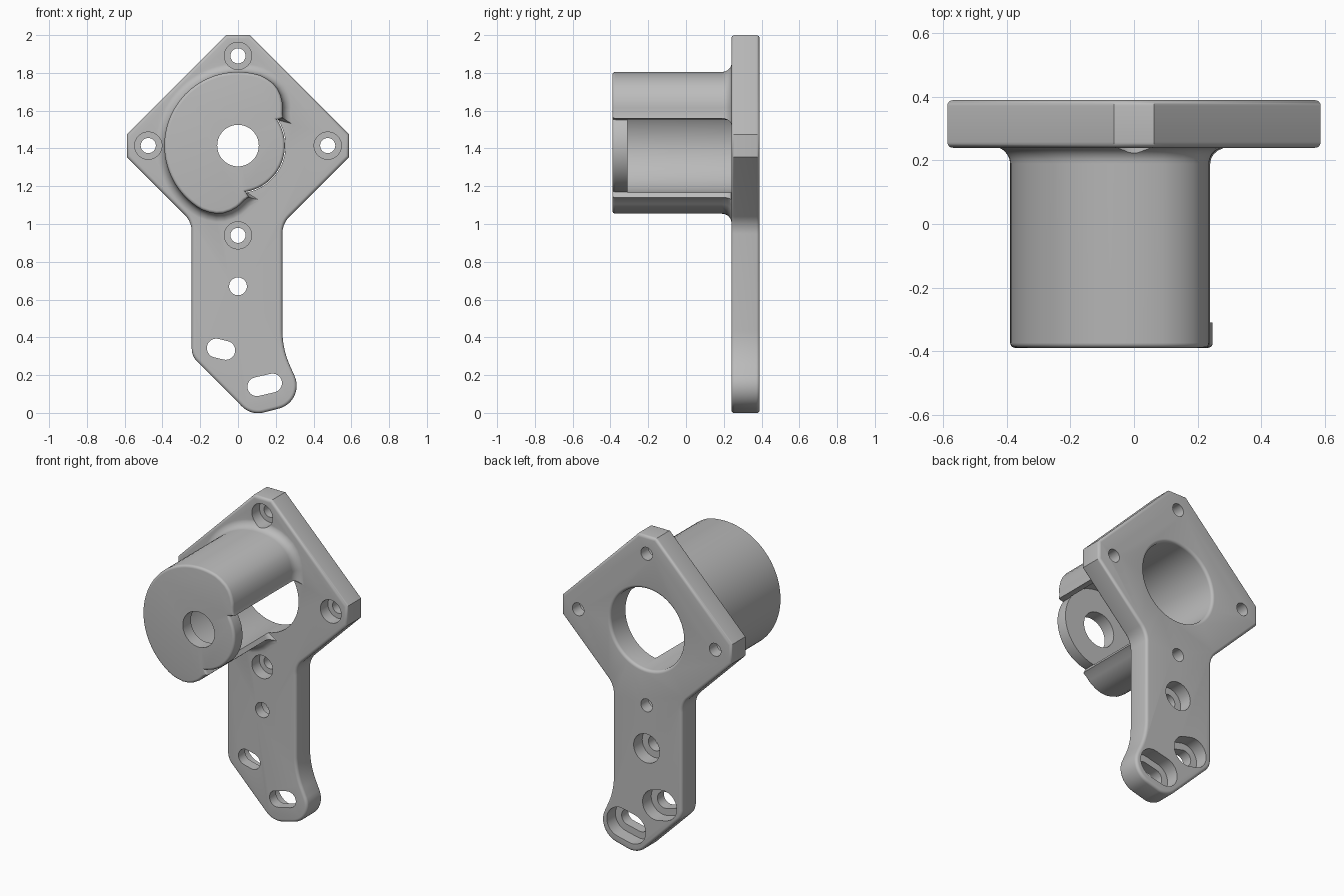
import bpy, bmesh
from math import radians, cos, sin, pi, atan2, degrees
from mathutils import Vector

cube = bpy.data.objects.get("Cube")
if cube:
    bpy.data.objects.remove(cube, do_unlink=True)

grey = bpy.data.materials.new("satin_grey")
grey.use_nodes = True
grey.diffuse_color = (0.5, 0.5, 0.5, 1)
grey.node_tree.nodes["Principled BSDF"].inputs["Base Color"].default_value = (0.5, 0.5, 0.5, 1)

AXIS = Vector((0, 1.415))      # bore axis in x, z
FRONT, FACE, BACK = -0.39, 0.24, 0.39


def polar(r, deg, c=(0, 0)):
    return Vector((c[0] + r * cos(radians(deg)), c[1] + r * sin(radians(deg))))


def circle(r, c, n=48):
    return [polar(r, 360 * i / n, c) for i in range(n)]


def slot(r, a, b, n=16):
    """Stadium around the segment a-b."""
    t = degrees(atan2(b[1] - a[1], b[0] - a[0]))
    half = [180 * i / n - 90 for i in range(n + 1)]
    return [polar(r, t + h, b) for h in half] + [polar(r, t + 180 + h, a) for h in half]


def rounded(corners, n=12):
    """Polygon of (x, z, radius) corners with true arcs."""
    out = []
    for i, (x, z, r) in enumerate(corners):
        p = Vector((x, z))
        if r == 0:
            out.append(p)
            continue
        u = (Vector(corners[i - 1][:2]) - p).normalized()
        v = (Vector(corners[(i + 1) % len(corners)][:2]) - p).normalized()
        half = acos_half(u, v)
        c = p + (u + v).normalized() * (r / sin(half))
        a = p + u * (r * cos(half) / sin(half)) - c
        b = p + v * (r * cos(half) / sin(half)) - c
        start = degrees(atan2(a.y, a.x))
        sweep = (degrees(atan2(b.y, b.x)) - start + 180) % 360 - 180
        out += [polar(r, start + sweep * k / n, c) for k in range(n + 1)]
    return out


def acos_half(u, v):
    """Half the angle between two directions."""
    return u.angle(v) / 2


def offset(pts, d, weights):
    """Move a counter-clockwise outline outwards by d."""
    out = []
    for i, p in enumerate(pts):
        e, f = (p - pts[i - 1]).normalized(), (pts[(i + 1) % len(pts)] - p).normalized()
        n1, n2 = Vector((e.y, -e.x)), Vector((f.y, -f.x))
        out.append(p + (n1 + n2) * (d * weights[i] / max(1 + n1.dot(n2), 0.8)))
    return out


def loft(name, pts, steps, weights=None):
    """Solid through (y, offset) steps of an outline; weights scale outward offsets."""
    bm, rings = bmesh.new(), []
    ones = [1] * len(pts)
    for y, d in steps:
        ring = offset(pts, d, weights if weights and d > 0 else ones)
        rings.append([bm.verts.new((p.x, y, p.y)) for p in ring])
    for a, b in zip(rings, rings[1:]):
        for i in range(len(pts)):
            bm.faces.new((a[i - 1], a[i], b[i], b[i - 1]))
    bm.faces.new(rings[0])
    bm.faces.new(rings[-1])
    bmesh.ops.recalc_face_normals(bm, faces=bm.faces)
    mesh = bpy.data.meshes.new(name)
    bm.to_mesh(mesh)
    bm.free()
    ob = bpy.data.objects.new(name, mesh)
    bpy.context.collection.objects.link(ob)
    mesh.materials.append(grey)
    return ob


def quarter(y, d, dy, dd, convex=True, n=5):
    """Quarter-round steps from (y, d) to (y + dy, d + dd)."""
    ang = [pi / 2 * i / n for i in range(n + 1)]
    if convex:
        return [(y + dy * (1 - cos(a)), d + dd * sin(a)) for a in ang]
    return [(y + dy * sin(a), d + dd * (1 - cos(a))) for a in ang]


# Mounting plate: diamond flange with an arm and a bulged foot
outline = rounded([
    (0.063, 2.0, 0), (-0.063, 2.0, 0), (-0.588, 1.475, 0), (-0.588, 1.355, 0),
    (-0.245, 1.012, 0.13), (-0.245, 0.30, 0.10), (0.07, -0.015, 0.12),
    (0.36, 0.06, 0.125), (0.235, 0.34, 0.45), (0.235, 1.002, 0.13),
    (0.588, 1.355, 0), (0.588, 1.475, 0)])
R = 0.018
rim = quarter(FACE, -R, R, R)
plate = loft("bracket", outline, rim + [(FACE + BACK - y, d) for y, d in reversed(rim)])

# Housing: thick shell open towards the lower right, closed by a front disc
MID = -23.5
lip = [(0.28, 54.5), (0.29, 59.4), (0.31, 63.8), (0.327, 67.5), (0.348, 73),
       (0.366, 78.5), (0.378, 84), (0.385, 90)]
disc = [(0.248, a) for a in range(-57, 58, 3)]
shell = lip + [(0.39, a) for a in range(96, 265, 4)] + [(r, 360 - a) for r, a in reversed(lip)]
profile = [polar(r, MID + a, AXIS) for r, a in disc + shell]
weights = [0] * len(disc) + [1] * len(shell)
steps = quarter(FRONT, -0.016, 0.016, 0.016)
steps += quarter(FACE - 0.05, 0, 0.051, 0.05, convex=False) + [(0.3, 0.05)]
housing = loft("housing", profile, steps, weights)

# Cutters: bore, shaft hole, flange holes, arm hole and slots
cutters = [
    loft("bore_cutter", circle(0.252, AXIS, 96),
         [(-0.31, 0)] + quarter(BACK - 0.018, 0, 0.018, 0.018, convex=False) + [(0.5, 0.018)]),
    loft("shaft_cutter", circle(0.11, AXIS, 64), [(-0.5, 0), (-0.2, 0)])]
for a in range(0, 360, 90):
    cutters.append(loft("flange_hole_cutter", circle(0.04, polar(0.475, a, AXIS)),
                        [(0.1, 0.032), (0.315, 0.032), (0.315, 0), (0.5, 0)]))
sunk_back = [(0.1, 0), (0.305, 0), (0.305, 0.043), (0.5, 0.043)]
cutters.append(loft("arm_hole_cutter", circle(0.047, (0, 0.67)), sunk_back))
for a, b in [((-0.115, 0.343), (-0.065, 0.331)), ((0.1, 0.139), (0.183, 0.158))]:
    cutters.append(loft("slot_cutter", slot(0.05, a, b), sunk_back))

# Join and cut
bpy.context.view_layer.objects.active = plate
for other in [housing] + cutters:
    mod = plate.modifiers.new(other.name, 'BOOLEAN')
    mod.operation = 'UNION' if other is housing else 'DIFFERENCE'
    mod.solver = 'EXACT'
    mod.object = other
    bpy.ops.object.modifier_apply(modifier=mod.name)
    bpy.data.objects.remove(other, do_unlink=True)

bpy.ops.object.select_all(action='DESELECT')
plate.select_set(True)
bpy.ops.object.shade_smooth_by_angle(angle=radians(32))
